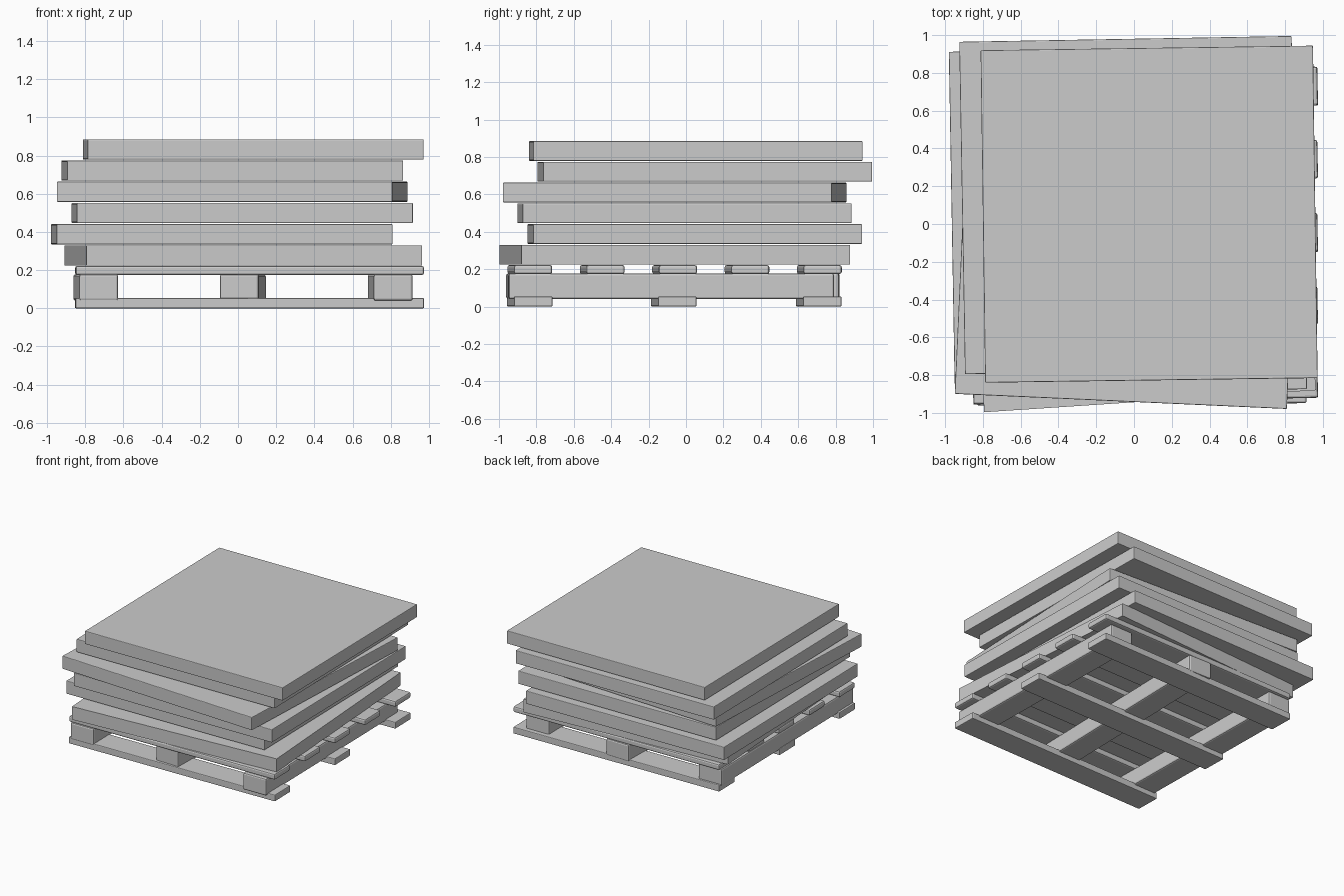
import bpy
from math import radians

cube = bpy.data.objects.get("Cube")
if cube:
    bpy.data.objects.remove(cube, do_unlink=True)

# One plain grey material for everything
grey = bpy.data.materials.new("plain_grey")
grey.use_nodes = True
grey.diffuse_color = (0.6, 0.6, 0.6, 1)
grey.node_tree.nodes["Principled BSDF"].inputs["Base Color"].default_value = (0.6, 0.6, 0.6, 1)


def box(name, x, y, bottom, top, length_x, length_y, turn, bevel=0.0):
    """Box between two heights, turned about z, with optional rounded edges."""
    bpy.ops.mesh.primitive_cube_add(size=1, location=(x, y, (bottom + top) / 2))
    ob = bpy.context.object
    ob.name = name
    ob.dimensions = (length_x, length_y, top - bottom)
    bpy.ops.object.transform_apply(location=False, rotation=False, scale=True)
    ob.rotation_euler.z = radians(turn)
    ob.data.materials.append(grey)
    if bevel:
        mod = ob.modifiers.new("edge", 'BEVEL')
        mod.width = bevel
        mod.segments = 2
    return ob


# Pallet: three bottom boards
for i, y in enumerate((-0.835, -0.065, 0.71)):
    box(f"bottom_board_{i + 1}", 0.06, y, 0, 0.054, 1.825, 0.205, 1.2, 0.006)

# Pallet: three stringers running front to back
for name, x, y, turn in (("left", 0.797, -0.08, 1),
                         ("middle", 0.025, -0.05, -1.2),
                         ("right", -0.745, -0.09, 1)):
    box(f"{name}_stringer", x, y, 0.04, 0.178, 0.205, 1.74, turn, 0.012)

# Pallet: five deck boards
for i in range(5):
    box(f"deck_board_{i + 1}", 0.06, -0.835 + i * 0.387, 0.174, 0.222,
        1.825, 0.205, 1.1, 0.012)

# Loosely stacked square slabs, from the lowest up: x, y, turn
slabs = ((0.027, -0.06, 3.8), (-0.085, 0.047, 1), (0.022, -0.008, 0.9),
         (-0.03, -0.06, -2.6), (-0.03, 0.1, 1), (0.08, 0.052, 0.8))
for i, (x, y, turn) in enumerate(slabs):
    bottom = 0.224 + i * 0.111
    box(f"slab_{i + 1}", x, y, bottom, bottom + 0.106, 1.76, 1.76, turn,
        0.005 if i else 0)
